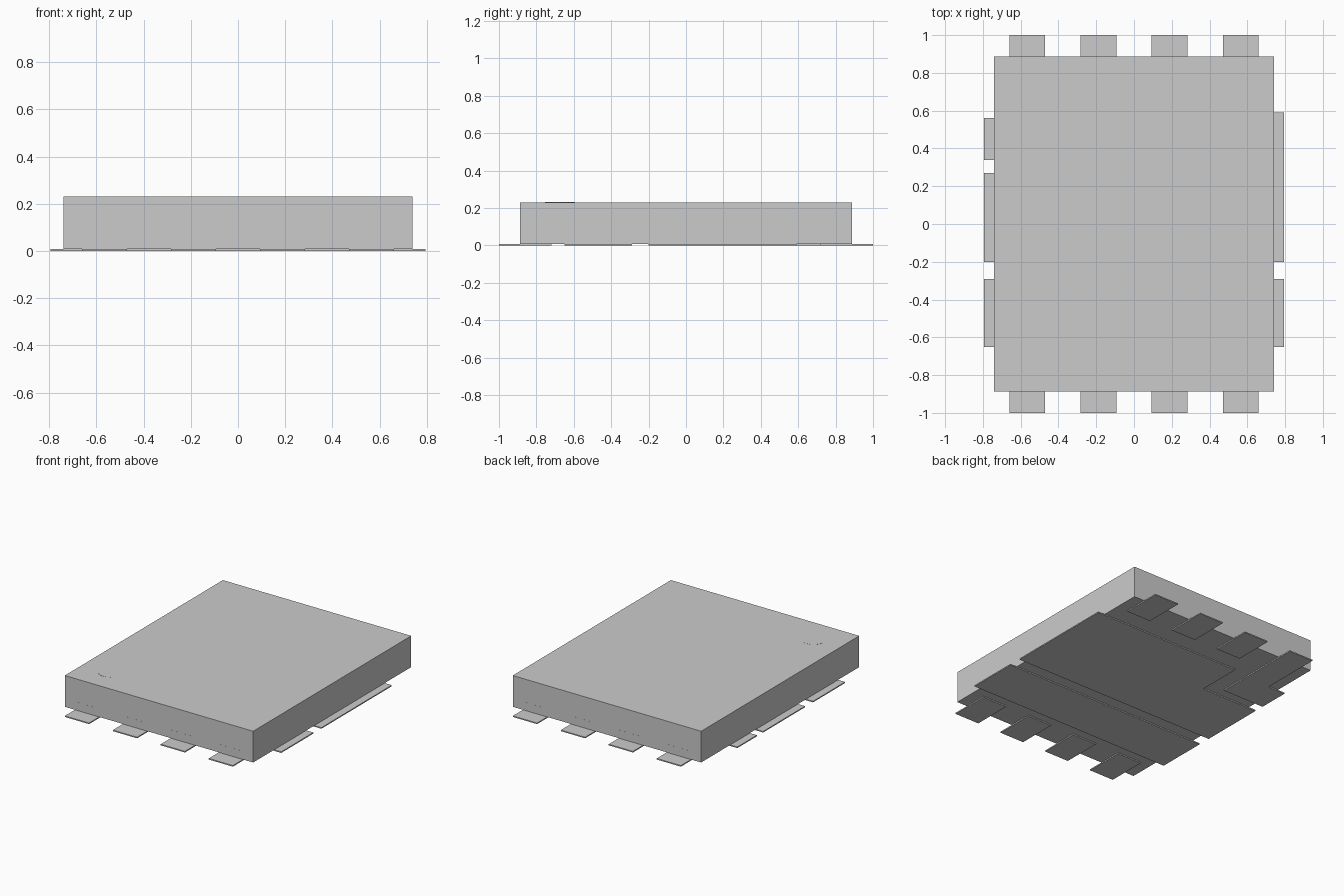
import bpy
import bmesh
from mathutils import Matrix

old = bpy.data.objects.get("Cube")
if old:
    bpy.data.objects.remove(old, do_unlink=True)

GREY = (0.6, 0.6, 0.6, 1.0)
grey = bpy.data.materials.new("light_grey")
grey.use_nodes = True
grey.diffuse_color = GREY
grey.node_tree.nodes["Principled BSDF"].inputs["Base Color"].default_value = GREY

PAD = 0.008           # pad thickness
TOP = 0.23            # top of the body
HX, HY = 0.74, 0.887  # half sizes of the body
EDGE = 0.795          # outer x of the side pads


def finish(name, bm):
    bmesh.ops.recalc_face_normals(bm, faces=bm.faces)
    mesh = bpy.data.meshes.new(name)
    bm.to_mesh(mesh)
    bm.free()
    mesh.materials.append(grey)
    obj = bpy.data.objects.new(name, mesh)
    bpy.context.collection.objects.link(obj)
    return obj


def slab(name, outline, z0=0.0, z1=PAD):
    """Extrude a flat outline from z0 up to z1."""
    bm = bmesh.new()
    face = bm.faces.new([bm.verts.new((x, y, z0)) for x, y in outline])
    out = bmesh.ops.extrude_face_region(bm, geom=[face])
    verts = [v for v in out["geom"] if isinstance(v, bmesh.types.BMVert)]
    bmesh.ops.translate(bm, verts=verts, vec=(0, 0, z1 - z0))
    return finish(name, bm)


def rect(x0, x1, y0, y1):
    return [(x0, y0), (x1, y0), (x1, y1), (x0, y1)]


# Moulded body
slab("body", rect(-HX, HX, -HY, HY), PAD, TOP)

# Lead pads along front and back, with lead ends flush in the body walls
for i, x in enumerate((-0.565, -0.188, 0.188, 0.565)):
    x0, x1 = x - 0.095, x + 0.095
    for side, s in (("front", -1), ("back", 1)):
        ends = sorted((s * 0.72, s * 1.0))
        if not (side == "back" and i == 0):
            slab(f"{side}_pad_{i + 1}", rect(x0, x1, *ends))
        wall = sorted((s * (HY - 0.01), s * (HY + 0.0005)))
        slab(f"{side}_lead_end_{i + 1}", rect(x0, x1, *wall), PAD, 0.066)

# Corner pad that bends from the back edge to the side
slab("corner_pad", [(-0.47, 1.0), (-0.47, 0.34), (-EDGE, 0.34),
                    (-EDGE, 0.56), (-0.66, 0.56), (-0.66, 1.0)])

# Large notched pad and the narrow strip pad
slab("main_pad", [(EDGE, 0.59), (EDGE, -0.2), (-EDGE, -0.2),
                  (-EDGE, 0.27), (-0.355, 0.27), (-0.355, 0.59)])
slab("strip_pad", rect(-EDGE, EDGE, -0.65, -0.29))

# Round corner mark, almost flush with the top
bm = bmesh.new()
bmesh.ops.create_cone(bm, cap_ends=True, segments=32, radius1=0.08, radius2=0.08,
                      depth=0.01, matrix=Matrix.Translation((-0.53, -0.675, TOP - 0.0045)))
finish("corner_mark", bm)
